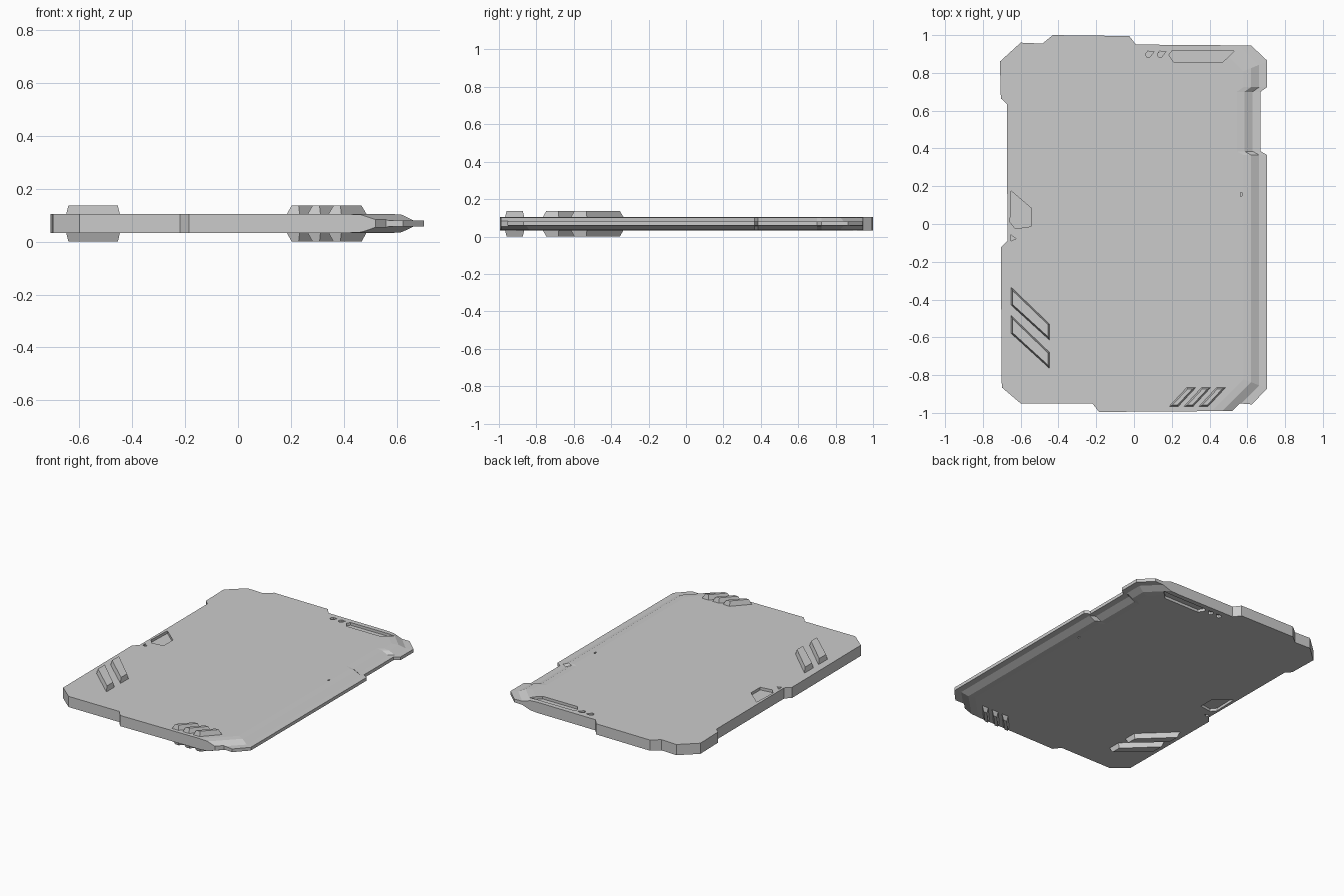
import bpy, bmesh
from mathutils import Vector

if "Cube" in bpy.data.objects:
    bpy.data.objects.remove(bpy.data.objects["Cube"])

MID = 0.069  # mid-plane of the slab


def loft(name, rings):
    """Closed solid through a list of (points_xy, z), all clockwise or all counter-clockwise."""
    bm = bmesh.new()
    vs = [[bm.verts.new((x, y, z)) for x, y in pts] for pts, z in rings]
    n = len(vs[0])
    for a, b in zip(vs, vs[1:]):
        for i in range(n):
            j = (i + 1) % n
            bm.faces.new((a[i], a[j], b[j], b[i]))
    bm.faces.new(vs[0])
    bm.faces.new(vs[-1])
    bmesh.ops.recalc_face_normals(bm, faces=bm.faces)
    me = bpy.data.meshes.new(name)
    bm.to_mesh(me)
    bm.free()
    ob = bpy.data.objects.new(name, me)
    bpy.context.collection.objects.link(ob)
    return ob


def boolean(ob, cutter, op):
    """Apply a boolean and remove the cutter."""
    cutter.hide_render = True
    m = ob.modifiers.new(op, 'BOOLEAN')
    m.operation, m.solver, m.object = op, 'EXACT', cutter
    dg = bpy.context.evaluated_depsgraph_get()
    me = bpy.data.meshes.new_from_object(ob.evaluated_get(dg))
    ob.modifiers.clear()
    ob.data = me
    bpy.data.objects.remove(cutter)


def inset(pts, d):
    """Offset a clockwise convex outline inwards."""
    out = []
    for i, p in enumerate(pts):
        p = Vector(p)
        e1 = (p - Vector(pts[i - 1])).normalized()
        e2 = (Vector(pts[(i + 1) % len(pts)]) - p).normalized()
        n1, n2 = Vector((e1.y, -e1.x)), Vector((e2.y, -e2.x))
        q = p + (n1 + n2) * (d / (1 + n1.dot(n2)))
        out.append((q.x, q.y))
    return out


def shift(pts, dx, dy):
    return [(x + dx, y + dy) for x, y in pts]


# stepped slab outline
outline = [(-0.43, 1.0), (-0.025, 0.995), (0.01, 0.95), (0.62, 0.945), (0.705, 0.865),
           (0.705, 0.725), (0.67, 0.70), (0.67, 0.385), (0.705, 0.365), (0.705, -0.87),
           (0.625, -0.955), (0.56, -0.95), (0.52, -0.99), (-0.185, -0.995), (-0.22, -0.95),
           (-0.60, -0.95), (-0.70, -0.865), (-0.705, -0.125), (-0.67, -0.09), (-0.673, 0.635),
           (-0.705, 0.665), (-0.71, 0.86), (-0.60, 0.96), (-0.485, 0.955)]


def edge_ring(d):
    """Large block whose right side follows the thinned edge, set in by d."""
    x, k = 0.705 - d, 1.414 * d
    return [(-1, 1.2), (0.365 - k, 1.2), (x, 0.86 - 0.41 * d), (x, 0.725), (x - 0.035, 0.70),
            (x - 0.035, 0.385), (x, 0.365), (x, -0.872 + 0.41 * d), (0.377 - k, -1.2), (-1, -1.2)]


# slab: tapered right edge and lip, trimmed to the outline
profile = [(0.125, 0.036), (0.085, 0.033), (0.042, 0.012), (-0.01, 0.0105)]
rings = [(edge_ring(d), MID - h) for d, h in profile]
rings += [(edge_ring(d), MID + h) for d, h in reversed(profile)]
slab = loft("slab", rings)
boolean(slab, loft("outline_cutter", [(outline, -0.1), (outline, 0.3)]), 'INTERSECT')

# shallow pockets on both faces
dot = [(0.06, 0.9), (0.073, 0.915), (0.106, 0.912), (0.08, 0.88), (0.066, 0.886)]
pockets = [
    [(0.185, 0.895), (0.2, 0.915), (0.53, 0.915), (0.47, 0.857), (0.21, 0.857)],
    dot, shift(dot, 0.063, 0),
    [(-0.65, 0.175), (-0.545, 0.085), (-0.545, -0.013), (-0.628, -0.025), (-0.656, 0.01)],
    [(-0.655, -0.055), (-0.625, -0.078), (-0.652, -0.09)],
    [(0.563, 0.165), (0.573, 0.168), (0.573, 0.148), (0.565, 0.145)],
]
for p in pockets:
    for z0, z1 in ((0.087, 0.2), (-0.1, 0.051)):
        boolean(slab, loft("pocket_cutter", [(p, z0), (p, z1)]), 'DIFFERENCE')

# raised slanted bars, showing on both faces
large = [(-0.65, -0.335), (-0.447, -0.53), (-0.447, -0.615), (-0.65, -0.43)]
small = [(0.185, -0.967), (0.28, -0.865), (0.328, -0.865), (0.233, -0.967)]
bars = [("large_bar", shift(large, 0, -0.15 * i)) for i in range(2)]
bars += [("small_bar", shift(small, 0.079 * i, 0)) for i in range(3)]
for name, p in bars:
    top = inset(p, 0.008)
    loft(name, [(top, 0.0), (p, 0.033), (p, 0.105), (top, 0.137)])
